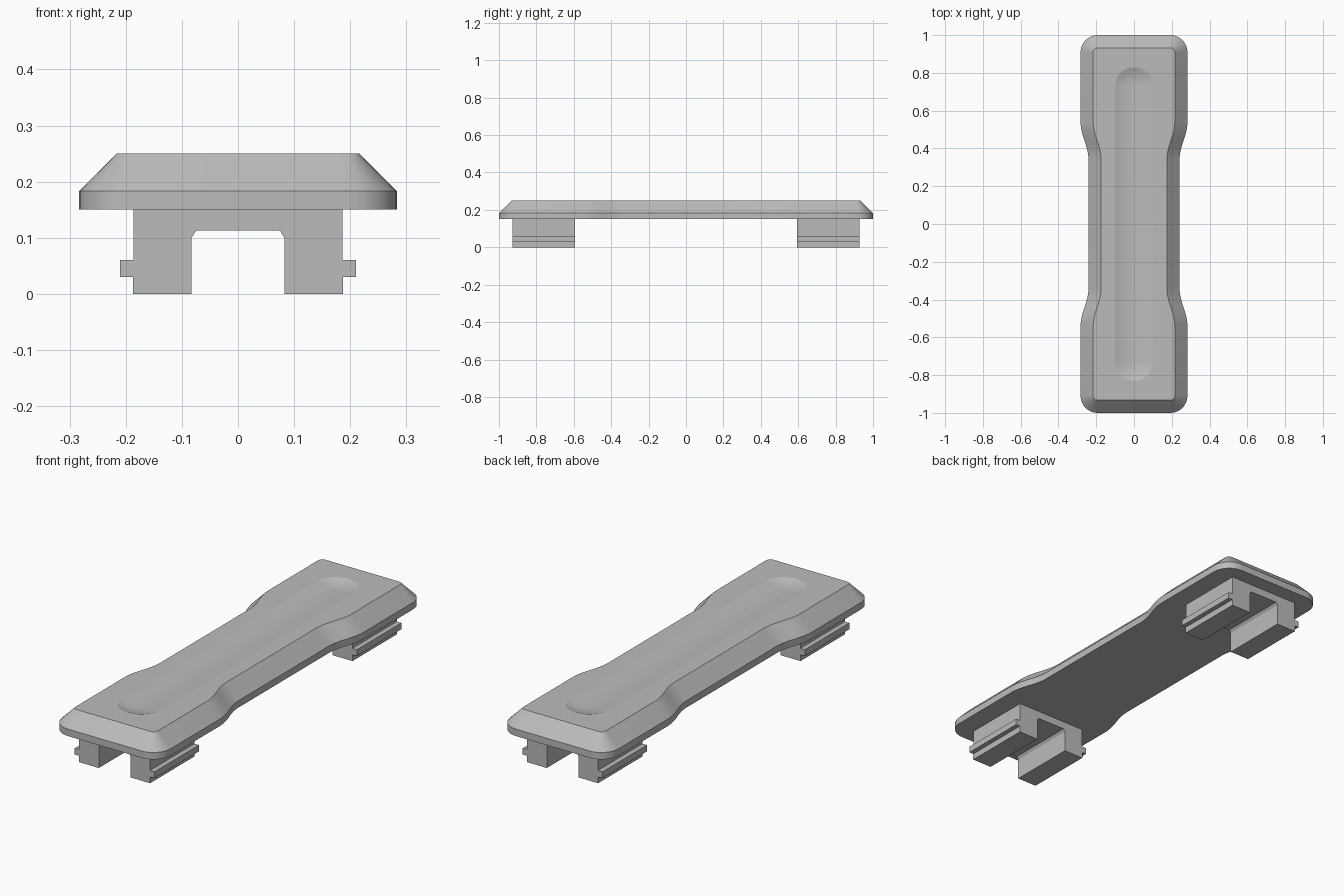
import bpy, bmesh, math

cube = bpy.data.objects.get("Cube")
if cube:
    bpy.data.objects.remove(cube, do_unlink=True)

grey = bpy.data.materials.new("mid_grey")
grey.use_nodes = True
colour = (0.5, 0.5, 0.5, 1)
grey.diffuse_color = colour
grey.node_tree.nodes["Principled BSDF"].inputs["Base Color"].default_value = colour


def finish(bm, name, angle):
    bmesh.ops.recalc_face_normals(bm, faces=bm.faces)
    mesh = bpy.data.meshes.new(name)
    bm.to_mesh(mesh)
    bm.free()
    mesh.materials.append(grey)
    obj = bpy.data.objects.new(name, mesh)
    bpy.context.collection.objects.link(obj)
    bpy.ops.object.select_all(action='DESELECT')
    obj.select_set(True)
    bpy.context.view_layer.objects.active = obj
    bpy.ops.object.shade_smooth_by_angle(angle=math.radians(angle))
    return obj


def ring(bm, points, z):
    verts = [bm.verts.new((x, y, z)) for x, y in points]
    n = len(verts)
    edges = [bm.edges.new((verts[i], verts[(i + 1) % n])) for i in range(n)]
    return verts, edges


def skin(bm, a, b):
    n = len(a)
    for i in range(n):
        j = (i + 1) % n
        bm.faces.new((a[i], a[j], b[j], b[i]))


def plate_outline(inset):
    """Rounded bar with a narrower waist, anticlockwise."""
    r = 0.09 - inset
    quarter = []
    for i in range(13):  # eased step from waist to wide end
        t = i / 12
        ease = (1 - math.cos(math.pi * t)) / 2
        quarter.append((0.241 - inset + 0.042 * ease, 0.34 + 0.2 * t))
    for i in range(9):  # rounded corner
        a = math.pi / 2 * i / 8
        quarter.append((0.193 + r * math.cos(a), 0.91 + r * math.sin(a)))
    half = quarter + [(-x, y) for x, y in reversed(quarter)]
    return half + [(-x, -y) for x, y in half]


def slot_outline(r):
    """Long slot with round ends."""
    half = [(r * math.cos(math.pi * i / 20), 0.73 + r * math.sin(math.pi * i / 20))
            for i in range(21)]
    return half + [(-x, -y) for x, y in half]


# Cover plate with bevelled rim and shallow finger groove
bm = bmesh.new()
base, _ = ring(bm, plate_outline(0), 0.15)
rim, _ = ring(bm, plate_outline(0), 0.183)
top, top_edges = ring(bm, plate_outline(0.067), 0.25)
bm.faces.new(base[::-1])
skin(bm, base, rim)
skin(bm, rim, top)
rings = []
for k in range(10):
    s = 1 - k / 10
    rings.append(ring(bm, slot_outline(0.1 * s), 0.25 - 0.018 * (1 - s * s)))
for (a, _), (b, _) in zip(rings, rings[1:]):
    skin(bm, a, b)
bm.faces.new(rings[-1][0])
bmesh.ops.triangle_fill(bm, use_beauty=True, edges=top_edges + rings[0][1], normal=(0, 0, 1))
finish(bm, "cover_plate", 17)

# Clip feet: an arch profile with a side ridge, extruded along y
right_half = [(0.074, 0.113), (0.083, 0.1), (0.083, 0), (0.187, 0), (0.187, 0.03),
              (0.21, 0.03), (0.21, 0.06), (0.186, 0.06), (0.186, 0.15)]
profile = right_half + [(-x, z) for x, z in reversed(right_half)]
for name, y0 in (("front_clip_foot", -0.927), ("back_clip_foot", 0.593)):
    bm = bmesh.new()
    face = bm.faces.new([bm.verts.new((x, y0, z)) for x, z in profile])
    ext = bmesh.ops.extrude_face_region(bm, geom=[face])
    moved = [v for v in ext["geom"] if isinstance(v, bmesh.types.BMVert)]
    bmesh.ops.translate(bm, verts=moved, vec=(0, 0.334, 0))
    finish(bm, name, 20)
